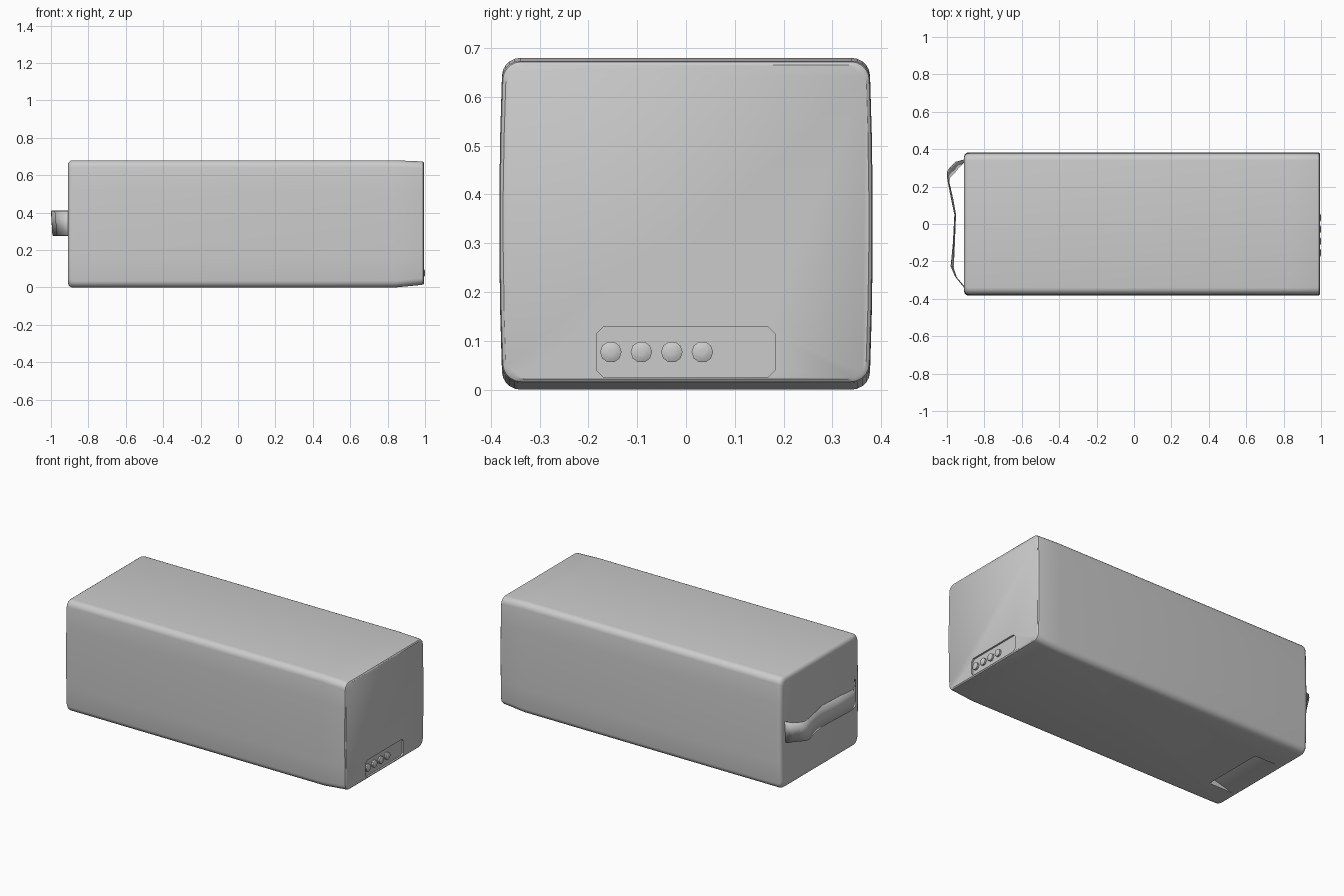
import bpy, bmesh, math
from mathutils import Vector

cube = bpy.data.objects.get("Cube")
if cube:
    bpy.data.objects.remove(cube, do_unlink=True)

grey = bpy.data.materials.new("plain_grey")
grey.use_nodes = True
colour = (0.6, 0.6, 0.6, 1)
grey.diffuse_color = colour
grey.node_tree.nodes["Principled BSDF"].inputs["Base Color"].default_value = colour


def finish(name, bm, smooth=None):
    bmesh.ops.recalc_face_normals(bm, faces=bm.faces)
    mesh = bpy.data.meshes.new(name)
    bm.to_mesh(mesh)
    bm.free()
    mesh.materials.append(grey)
    ob = bpy.data.objects.new(name, mesh)
    bpy.context.collection.objects.link(ob)
    if smooth:
        shade(ob, smooth)
    return ob


def shade(ob, degrees):
    bpy.ops.object.select_all(action='DESELECT')
    ob.select_set(True)
    bpy.context.view_layer.objects.active = ob
    bpy.ops.object.shade_smooth_by_angle(angle=math.radians(degrees))


def loft(name, rings):
    """Skin closed rings of points and cap both ends."""
    bm = bmesh.new()
    loops = [[bm.verts.new(p) for p in ring] for ring in rings]
    n = len(loops[0])
    for a, b in zip(loops, loops[1:]):
        for i in range(n):
            j = (i + 1) % n
            bm.faces.new((a[i], a[j], b[j], b[i]))
    bm.faces.new(loops[0])
    bm.faces.new(loops[-1])
    return finish(name, bm)


def cut(target, cutter):
    cutter.hide_render = True
    mod = target.modifiers.new("cut", 'BOOLEAN')
    mod.operation = 'DIFFERENCE'
    mod.solver = 'EXACT'
    mod.object = cutter
    bpy.context.view_layer.objects.active = target
    bpy.ops.object.modifier_apply(modifier=mod.name)
    bpy.data.objects.remove(cutter, do_unlink=True)


# Body cross-section: rounded rectangle whose sides bulge gently
def section(x, inset, low, high, r=0.036):
    z0, z1 = low + inset, high - inset
    mid, half = (z0 + z1) / 2, (z1 - z0) / 2
    w = 0.376 - inset
    pts = []
    for k, (sy, sz) in enumerate([(1, 1), (-1, 1), (-1, -1), (1, -1)]):
        for i in range(6):
            a = math.radians(k * 90 + i * 18)
            pts.append((sy * (w - r) + r * math.cos(a),
                        sz * (half - r) + r * math.sin(a)))
        if k in (0, 2):
            continue
        # side midpoints between the rounded corners
        side = [(sy * w, sz * (half - r) * t) for t in (0.6, 0.2, -0.2, -0.6)]
        pts += side
    out = []
    for y, z in pts:
        bulge = 0.007 * (1 - (z / half) ** 2)
        out.append((x, y + math.copysign(bulge, y), mid + z))
    return out


body = loft("body", [
    section(-0.909, 0.022, 0, 0.68),
    section(-0.904, 0.009, 0, 0.68),
    section(-0.894, 0.002, 0, 0.68),
    section(-0.882, 0, 0, 0.68),
    section(0.84, 0, 0, 0.68),
    section(0.982, 0, 0.014, 0.674),
    section(0.99, 0.002, 0.014, 0.674),
    section(0.995, 0.008, 0.014, 0.674),
])

# Shallow control recess with clipped corners in the end face
def clipped_panel(x):
    y0, y1, z0, z1, c = -0.184, 0.183, 0.025, 0.129, 0.015
    return [(x, y0 + c, z0), (x, y1 - c, z0), (x, y1, z0 + c), (x, y1, z1 - c),
            (x, y1 - c, z1), (x, y0 + c, z1), (x, y0, z1 - c), (x, y0, z0 + c)]


cut(body, loft("recess_cutter", [clipped_panel(0.984), clipped_panel(1.05)]))

# Sloping finger notch under the strap end
def wedge(y):
    return [(-0.87, y, -0.02), (-0.87, y, 0), (-0.74, y, 0.035),
            (-0.71, y, 0), (-0.71, y, -0.02)]


cut(body, loft("notch_cutter", [wedge(-0.21), wedge(0.175)]))
shade(body, 35)

# Row of round buttons in the recess
for i in range(4):
    y = -0.154 + i * 0.0625
    rings = []
    for x, r in [(0.98, 0.022), (0.995, 0.022), (0.999, 0.014), (1.0, 0.006)]:
        rings.append([(x, y + r * math.cos(math.tau * s / 10),
                       0.077 + r * math.sin(math.tau * s / 10)) for s in range(10)])
    shade(loft(f"button_{i + 1}", rings), 35)

# Carry strap: a thin, slightly twisted ribbon between two edge paths
upper = [(-0.90, 0.345), (-0.955, 0.33), (-0.98, 0.305), (-0.998, 0.28), (-0.996, 0.24),
         (-0.975, 0.13), (-0.958, 0.05), (-0.966, -0.10), (-0.978, -0.225),
         (-0.955, -0.28), (-0.90, -0.347)]
lower = [(-0.90, 0.34), (-0.935, 0.305), (-0.96, 0.275), (-0.985, 0.25), (-0.99, 0.225),
         (-0.968, 0.13), (-0.954, 0.05), (-0.96, -0.10), (-0.966, -0.235),
         (-0.95, -0.285), (-0.90, -0.345)]
bm = bmesh.new()
top = [bm.verts.new((x, y, 0.41)) for x, y in upper]
bottom = [bm.verts.new((x, y, 0.277)) for x, y in lower]
for i in range(len(top) - 1):
    bm.faces.new((top[i], top[i + 1], bottom[i + 1], bottom[i]))
strap = finish("carry_strap", bm)
thick = strap.modifiers.new("thickness", 'SOLIDIFY')
thick.thickness = 0.005
thick.offset = 0
shade(strap, 25)
